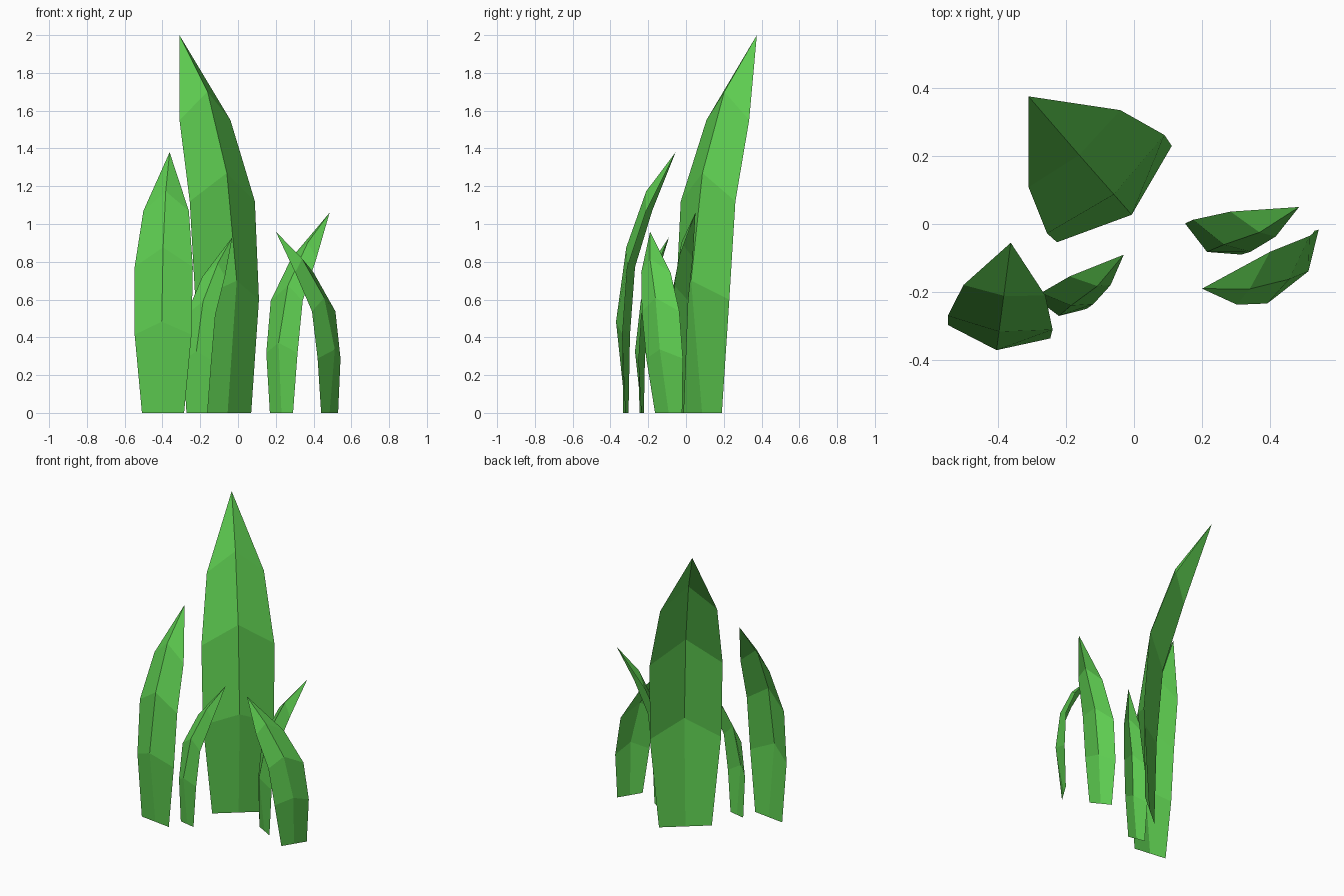
import bpy
from math import cos, sin, radians
from mathutils import Vector

if "Cube" in bpy.data.objects:
    bpy.data.objects.remove(bpy.data.objects["Cube"])

mat = bpy.data.materials.new("leaf_green")
mat.diffuse_color = (0.11, 0.6, 0.08, 1)
mat.use_nodes = True
mat.node_tree.nodes["Principled BSDF"].inputs["Base Color"].default_value = mat.diffuse_color

# Rows of the shared blade profile:
# half width, edge height, edge bend, crease height, crease bend, crease depth
ROWS = [
    (0.163, 0.000, 0.00, 0.000, 0.000, 0.000),
    (0.220, 0.300, 0.01, 0.350, 0.025, 0.085),
    (0.225, 0.560, 0.11, 0.635, 0.210, 0.077),
    (0.176, 0.775, 0.47, 0.850, 0.630, 0.085),
]


def blade(name, base, tip, angle, width, lean=(0, 0)):
    """Creased leaf sheet rising from base and curving over to its tip."""
    a = radians(angle)
    across = Vector((cos(a), sin(a), 0))
    back = Vector((-sin(a), cos(a), 0))
    base, tip = Vector((*base, 0)), Vector(tip)
    height = tip.z
    lean = Vector((*lean, 0))
    bend = Vector((tip.x, tip.y, 0)) - base - lean

    def spine(h, b):
        return base + lean * h + bend * b + Vector((0, 0, h * height))

    verts = []
    for half, ez, eb, cz, cb, depth in ROWS:
        edge = spine(ez, eb)
        verts += [edge - across * half * width,
                  spine(cz, cb) - back * depth * height / 2,
                  edge + across * half * width]
    verts.append(tip)
    faces = []
    for r in range(len(ROWS) - 1):
        for k in (0, 1):
            i = 3 * r + k
            faces.append((i, i + 1, i + 4, i + 3))
    n = len(verts) - 1
    faces += [(n - 3, n - 2, n), (n - 2, n - 1, n)]
    mesh = bpy.data.meshes.new(name)
    mesh.from_pydata(verts, [], faces)
    mesh.materials.append(mat)
    ob = bpy.data.objects.new(name, mesh)
    bpy.context.collection.objects.link(ob)


# Five blades of the tuft
blade("tall_blade", (-0.055, 0.085), (-0.31, 0.375, 2.0), 40, 1.0)
blade("left_blade", (-0.397, -0.319), (-0.362, -0.055, 1.38), -7.5, 0.69)
blade("small_left_blade", (-0.217, -0.235), (-0.03, -0.09, 0.93), -12, 0.35)
blade("rear_right_blade", (0.23, -0.045), (0.485, 0.05, 1.06), -29, 0.43)
blade("front_right_blade", (0.485, -0.092), (0.20, -0.19, 0.96), 58, 0.52, (0, -0.07))
